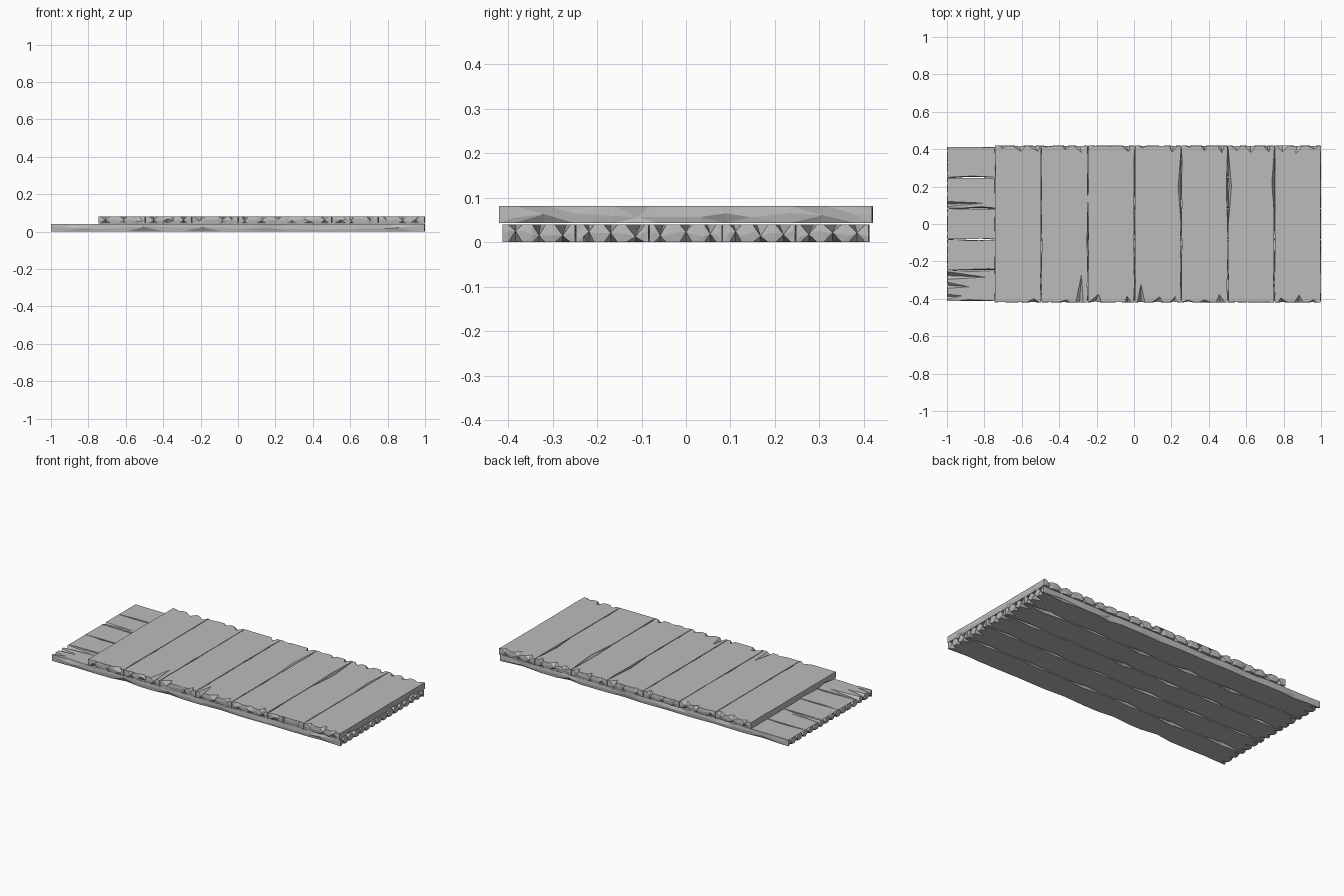
import bpy, bmesh, random
from mathutils import Vector

cube = bpy.data.objects.get("Cube")
if cube:
    bpy.data.objects.remove(cube)

rng = random.Random(7)

wood = bpy.data.materials.new("weathered grey")
wood.use_nodes = True
GREY = (0.5, 0.5, 0.5, 1)
wood.diffuse_color = GREY
wood.node_tree.nodes["Principled BSDF"].inputs["Base Color"].default_value = GREY


def chipped_edge(rings, a, b, slots, half, top, low, marks):
    """Add one edge of the outline to the top, middle and bottom rings.
    marks are hand-placed chips: (position from edge middle, half width, depth, shift)."""
    along = (b - a).normalized()
    inward = Vector((-along.y, along.x))
    length = (b - a).length
    chips = [(p + length / 2, h, d, s) for p, h, d, s in marks]
    step = length / slots
    for i in range(slots):
        p = step * (i + rng.uniform(0.42, 0.58))
        h = min(rng.uniform(*half), step * 0.4)
        if all(abs(p - c[0]) > h + c[1] for c in chips):
            chips.append((p, h, rng.uniform(*top), rng.uniform(-h, h) * 0.6))
    for ring in rings:
        ring.append(a + inward * 0.002)
    for p, h, d, s in sorted(chips):
        wobble = rng.uniform(0, 0.006)
        for q, tip in ((p - h, 0), (p, 1), (p + h, 0)):
            base = a + along * q
            rings[0].append(base + inward * (d if tip else 0.002) + along * s * tip)
            rings[1].append(base + inward * (wobble if tip else 0))
            rings[2].append(base + inward * (rng.uniform(*low) if tip else 0.003))


def plank(name, centre, size, z, turned, ends, sides, marks=None):
    """A flat board with chipped edges, long in x, or in y when turned."""
    marks = marks or {}
    hx, hy = size[0] / 2, size[1] / 2
    corners = [Vector(c) for c in ((-hx, -hy), (hx, -hy), (hx, hy), (-hx, hy))]
    rings = [[], [], []]
    for i, side in enumerate(("front", "right", "back", "left")):
        style = ends if (side in ("left", "right")) != turned else sides
        chipped_edge(rings, corners[i], corners[(i + 1) % 4], *style, marks.get(side, []))
    bm = bmesh.new()
    loops = []
    for k, ring in enumerate(rings):
        loop = []
        for p in ring:
            level = (1, rng.uniform(0.3, 0.65), 0)[k]
            loop.append(bm.verts.new((p.x, p.y, z[0] + (z[1] - z[0]) * level)))
        loops.append(loop)
    n = len(loops[0])
    bm.faces.new(loops[0])
    bm.faces.new(loops[2][::-1])
    for upper, lower in zip(loops, loops[1:]):
        for i in range(n):
            j = (i + 1) % n
            bm.faces.new((upper[i], lower[i], lower[j], upper[j]))
    bmesh.ops.triangulate(bm, faces=bm.faces[:])
    bmesh.ops.recalc_face_normals(bm, faces=bm.faces[:])
    mesh = bpy.data.meshes.new(name)
    bm.to_mesh(mesh)
    bm.free()
    mesh.materials.append(wood)
    obj = bpy.data.objects.new(name, mesh)
    obj.location = (*centre, 0)
    bpy.context.collection.objects.link(obj)


# Lower layer: five long boards with deeply split ends
for i in range(5):
    plank(f"lower_plank_{i + 1}", (0, (i - 2) * 0.165), (2, 0.165), (0, 0.04), False,
          ends=(3, (0.012, 0.022), (0.05, 0.24), (0.02, 0.07)),
          sides=(6, (0.08, 0.15), (0.001, 0.012), (0.004, 0.022)))

# Hand-placed splits in the upper boards, measured along each edge
splits = {
    0: {"front": [(0.01, 0.02, 0.2, 0.05)]},
    1: {"front": [(-0.08, 0.025, 0.1, 0), (0.08, 0.02, 0.15, 0.01)]},
    2: {"front": [(0.04, 0.025, 0.1, 0.01)]},
    3: {"front": [(-0.09, 0.02, 0.1, 0)], "back": [(-0.02, 0.02, 0.23, 0.05)],
        "right": [(0.2, 0.18, 0.016, 0)]},
    4: {"right": [(0.2, 0.19, 0.008, 0)]},
    5: {"front": [(-0.02, 0.012, 0.36, -0.08)], "left": [(-0.2, 0.2, 0.02, 0)],
        "right": [(0.22, 0.15, 0.014, 0)]},
}

# Upper layer: seven cross boards
width = 1.745 / 7
for i in range(7):
    plank(f"upper_plank_{i + 1}", (-0.745 + width * (i + 0.5), 0), (width, 0.84), (0.043, 0.082), True,
          ends=(3, (0.015, 0.035), (0.008, 0.045), (0.005, 0.03)),
          sides=(4, (0.05, 0.1), (0.0, 0.006), (0.003, 0.018)), marks=splits.get(i))
